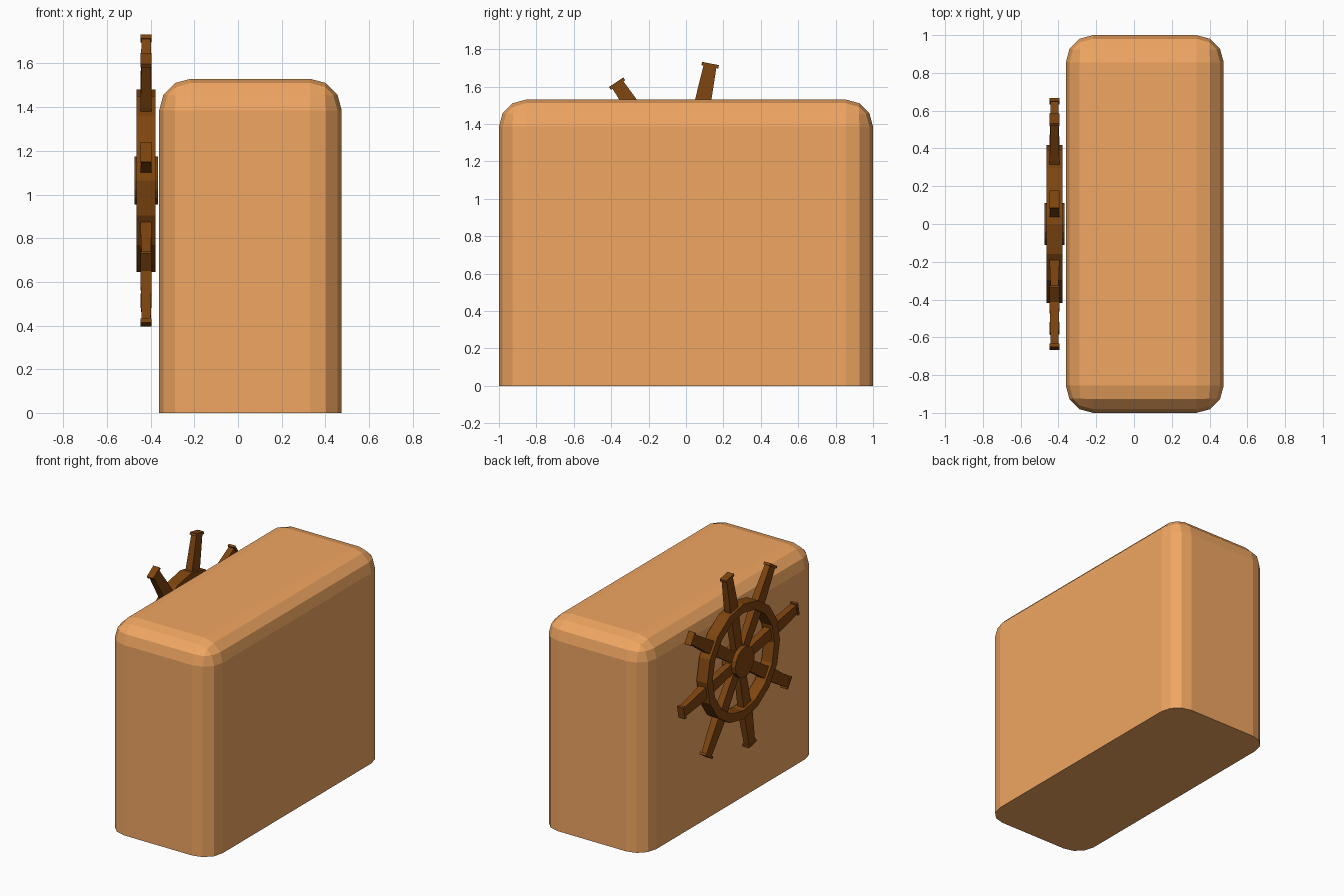
import bpy, bmesh
from math import cos, sin, pi, radians
from mathutils import Matrix

if "Cube" in bpy.data.objects:
    bpy.data.objects.remove(bpy.data.objects["Cube"])

CX, CZ = -0.421, 1.064      # wheel centre


def material(name, rgb):
    m = bpy.data.materials.new(name)
    m.diffuse_color = (*rgb, 1)
    m.use_nodes = True
    m.node_tree.nodes["Principled BSDF"].inputs["Base Color"].default_value = m.diffuse_color
    return m


def finish(bm, name, mat):
    bmesh.ops.recalc_face_normals(bm, faces=bm.faces[:])
    me = bpy.data.meshes.new(name)
    bm.to_mesh(me)
    bm.free()
    me.materials.append(mat)
    ob = bpy.data.objects.new(name, me)
    bpy.context.collection.objects.link(ob)
    return ob


def loft(bm, rings, closed=False):
    """Join loops of points with quads; cap the ends or close into a ring."""
    loops = [[bm.verts.new(p) for p in r] for r in rings]
    pairs = list(zip(loops, loops[1:]))
    if closed:
        pairs.append((loops[-1], loops[0]))
    else:
        bm.faces.new(loops[0])
        bm.faces.new(loops[-1])
    n = len(loops[0])
    for a, b in pairs:
        for i in range(n):
            j = (i + 1) % n
            bm.faces.new((a[i], a[j], b[j], b[i]))


def circle(r, x, n=16):
    return [(x, r * sin(2 * pi * i / n), r * cos(2 * pi * i / n)) for i in range(n)]


tan = material("tan", (0.87, 0.38, 0.12))
brown = material("brown", (0.21, 0.06, 0.005))

# Body: box rounded on every edge except the bottom ones
bm = bmesh.new()
bmesh.ops.create_cube(bm, size=1, matrix=Matrix.Translation((0.057, 0, 0.765))
                      @ Matrix.Diagonal((0.836, 2, 1.53, 1)))
edges = [e for e in bm.edges if max(v.co.z for v in e.verts) > 0.1]
bmesh.ops.bevel(bm, geom=edges, offset=0.145, segments=3, profile=0.5, affect='EDGES')
finish(bm, "body", tan)

# Wheel rim
bm = bmesh.new()
h = 0.043
loft(bm, [circle(0.418, -h), circle(0.418, h), circle(0.355, h), circle(0.355, -h)], True)
finish(bm, "wheel_rim", brown).location = (CX, 0, CZ)

# Wheel hub
bm = bmesh.new()
loft(bm, [circle(0.11, -0.054), circle(0.11, 0.054)])
finish(bm, "wheel_hub", brown).location = (CX, 0, CZ)

# Spokes with tapered handles and end caps: (radius, half width, half depth)
profile = [(0.05, 0.036, 0.022), (0.43, 0.045, 0.026), (0.654, 0.035, 0.021),
           (0.654, 0.046, 0.026), (0.672, 0.046, 0.026)]
for k in range(8):
    bm = bmesh.new()
    loft(bm, [[(-d, -w, r), (d, -w, r), (d, w, r), (-d, w, r)] for r, w, d in profile])
    spoke = finish(bm, f"wheel_spoke_{k + 1}", brown)
    spoke.location = (CX, 0, CZ)
    spoke.rotation_euler.x = -radians(11.25 + 45 * k)
